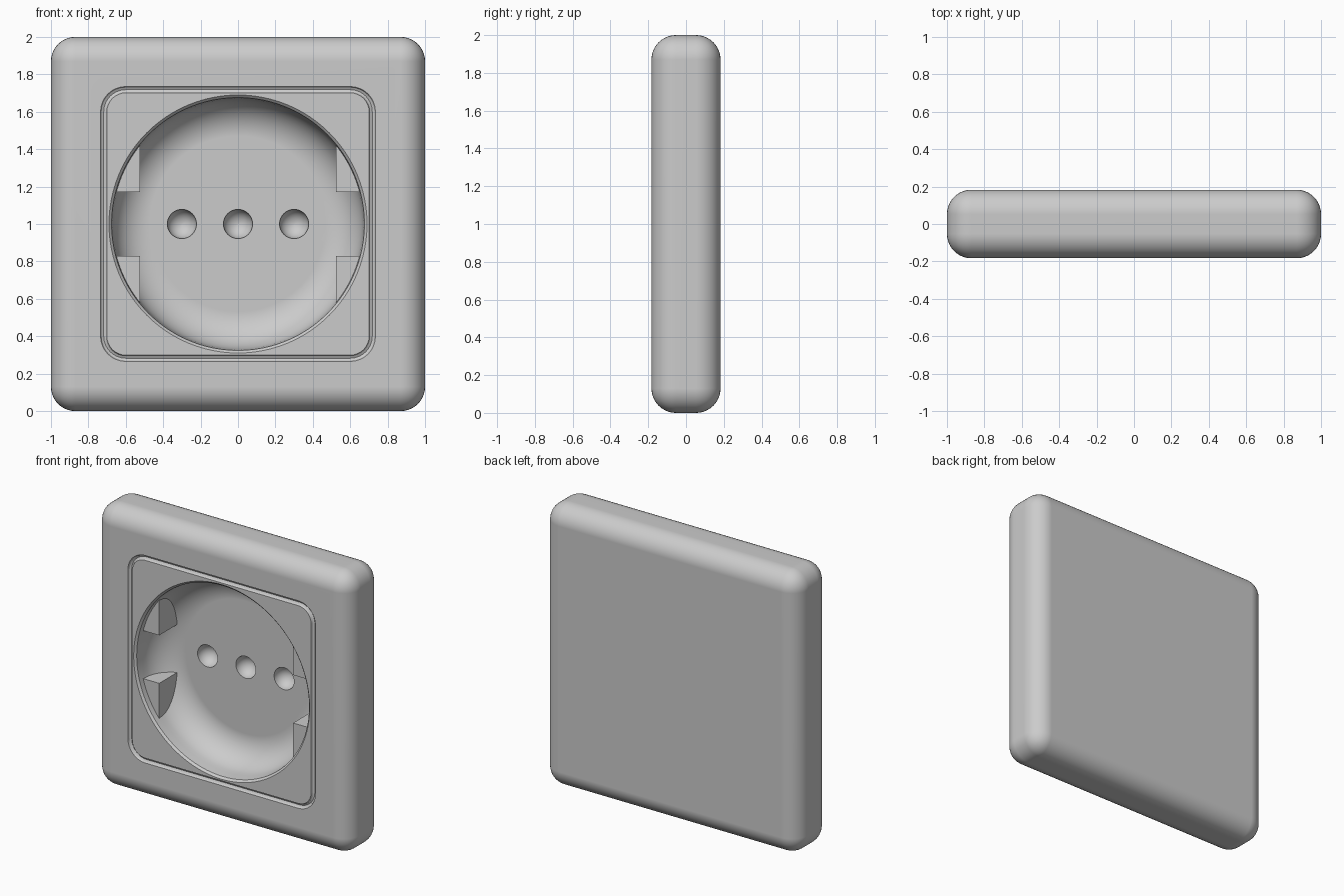
import bpy, bmesh
from math import sin, cos, pi, sqrt, radians, atan2

if "Cube" in bpy.data.objects:
    bpy.data.objects.remove(bpy.data.objects["Cube"])

FRONT, DEPTH, HT = -0.183, 0.27, 0.183   # front plane, recess depth, half thickness


def circle(r, cx=0.0, n=96):
    return [(cx + r * cos(2 * pi * i / n), 1 + r * sin(2 * pi * i / n)) for i in range(n)]


def rounded_square(h, r, n=8):
    pts = []
    for k, (sx, sz) in enumerate([(1, 1), (-1, 1), (-1, -1), (1, -1)]):
        for i in range(n + 1):
            a = pi / 2 * (k + i / n)
            pts.append((sx * (h - r) + r * cos(a), 1 + sz * (h - r) + r * sin(a)))
    return pts


def loft(name, rings, closed=False):
    """Skin (outline, depth) rings; cap the ends, or join last to first if closed."""
    bm = bmesh.new()
    loops = [[bm.verts.new((x, FRONT + d, z)) for x, z in pts] for pts, d in rings]
    n = len(loops[0])
    for a, b in list(zip(loops, loops[1:])) + ([(loops[-1], loops[0])] if closed else []):
        for i in range(n):
            j = (i + 1) % n
            bm.faces.new((a[i], a[j], b[j], b[i]))
    if not closed:
        bm.faces.new(loops[0])
        bm.faces.new(loops[-1])
    bmesh.ops.recalc_face_normals(bm, faces=bm.faces)
    me = bpy.data.meshes.new(name)
    bm.to_mesh(me)
    bm.free()
    ob = bpy.data.objects.new(name, me)
    bpy.context.collection.objects.link(ob)
    return ob


def activate(ob):
    bpy.ops.object.select_all(action='DESELECT')
    ob.select_set(True)
    bpy.context.view_layer.objects.active = ob


def cut(ob, cutter):
    m = ob.modifiers.new("cut", 'BOOLEAN')
    m.operation, m.solver, m.object = 'DIFFERENCE', 'EXACT', cutter
    activate(ob)
    bpy.ops.object.modifier_apply(modifier=m.name)
    bpy.data.objects.remove(cutter)


# Wall plate with rounded edges
bpy.ops.mesh.primitive_cube_add(size=1, location=(0, 0, 1))
plate = bpy.context.object
plate.name = "socket_plate"
plate.scale = (2, 2 * HT, 2)
bpy.ops.object.transform_apply(location=True, rotation=False, scale=True)
bev = plate.modifiers.new("round", 'BEVEL')
bev.width, bev.segments = 0.13, 10
bpy.ops.object.modifier_apply(modifier=bev.name)

# Square decorative groove
section = [(.735, -.05), (.735, 0), (.729, .012), (.718, .018), (.707, .012), (.701, 0), (.701, -.05)]
cut(plate, loft("groove_cutter", [(rounded_square(h, h - .6), d) for h, d in section], True))

# Round recess with chamfered rim and filleted floor
R = 0.2
profile = [(.695, -.05), (.69, 0), (.676, .014)]
profile += [(.47 + R * cos(pi / 2 * i / 10), DEPTH - R + R * sin(pi / 2 * i / 10)) for i in range(11)]
cut(plate, loft("recess_cutter", [(circle(r), d) for r, d in profile]))

# Three pin holes with round bottoms
for x in (-0.3, 0, 0.3):
    rings = [(circle(.078, x, 32), DEPTH - .05)]
    rings += [(circle(.078 * cos(radians(a)), x, 32), DEPTH + .004 + .078 * sin(radians(a)))
              for a in range(0, 90, 11)]
    cut(plate, loft("hole_cutter", rings))

activate(plate)
bpy.ops.object.shade_smooth_by_angle(angle=radians(32))
wn = plate.modifiers.new("normals", 'WEIGHTED_NORMAL')
wn.keep_sharp = True

# Four guide blocks filling the space between the recess wall and a straight side
BX, BZ, BR = 0.525, 0.17, 0.673
a0, a1 = atan2(BZ, sqrt(BR**2 - BZ**2)), atan2(sqrt(BR**2 - BX**2), BX)
outline = [(BX, BZ)] + [(BR * cos(a0 + (a1 - a0) * i / 8), BR * sin(a0 + (a1 - a0) * i / 8)) for i in range(9)]
for sx, side in ((-1, "left"), (1, "right")):
    for sz, level in ((-1, "lower"), (1, "upper")):
        pts = [(sx * x, 1 + sz * z) for x, z in outline]
        loft(f"guide_block_{level}_{side}", [(pts, .05), (pts, DEPTH + .005)])
